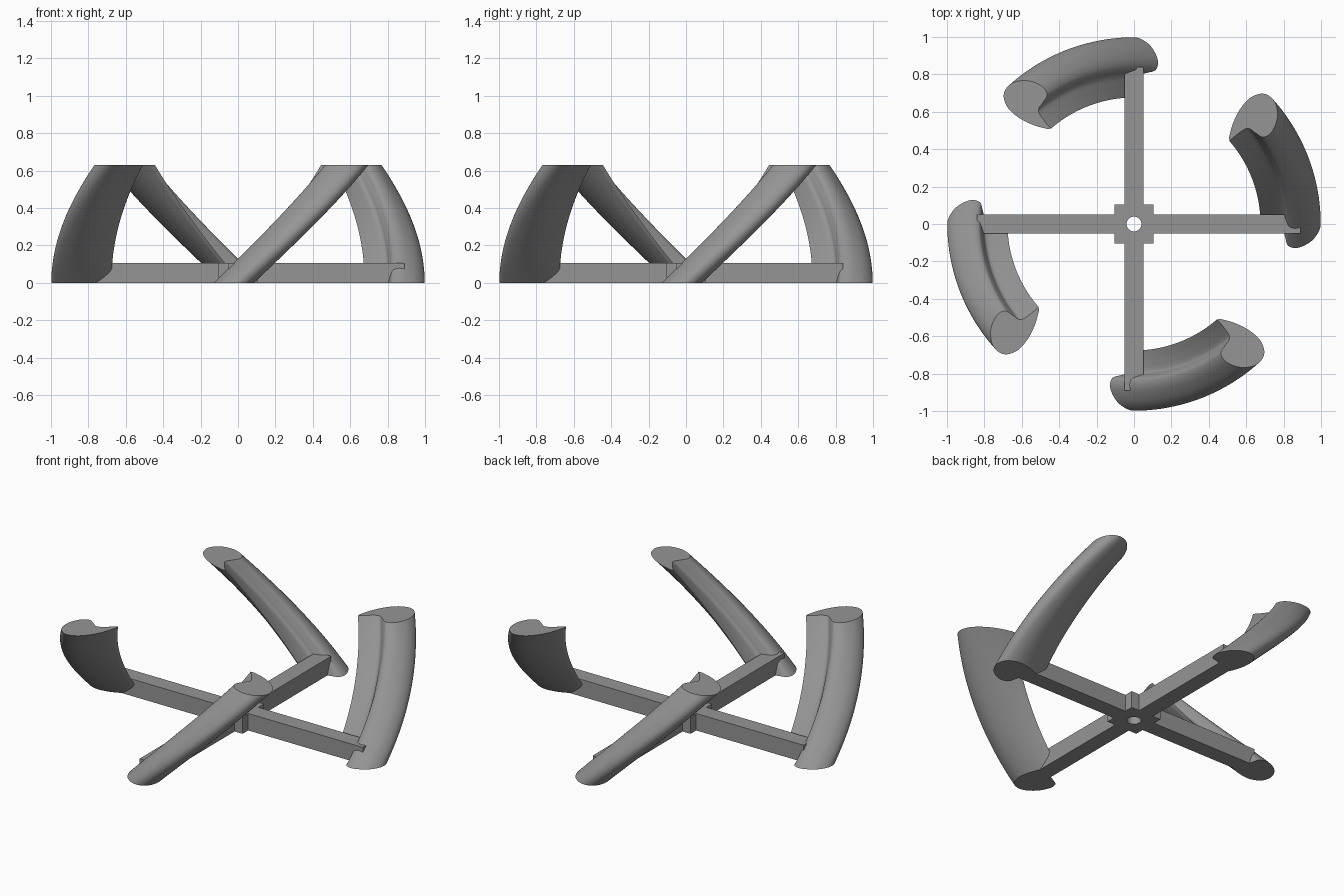
import bpy, bmesh, math
from mathutils import Vector, Matrix

if "Cube" in bpy.data.objects:
    bpy.data.objects.remove(bpy.data.objects["Cube"])

grey = bpy.data.materials.new("mid grey")
grey.diffuse_color = (0.30, 0.30, 0.30, 1)
grey.use_nodes = True
grey.node_tree.nodes["Principled BSDF"].inputs["Base Color"].default_value = grey.diffuse_color

HEIGHT, TWIST, STEPS = 0.63, math.radians(42), 32

# Blade section at the top: sharp inner tip first, along the hollow side,
# round the thick lobe and back along the outer side
SECTION = [(0.51, 0.444), (0.558, 0.484), (0.607, 0.512), (0.648, 0.488), (0.69, 0.465),
           (0.735, 0.49), (0.765, 0.56), (0.762, 0.628), (0.735, 0.675), (0.687, 0.697),
           (0.625, 0.677), (0.57, 0.618), (0.53, 0.54), (0.508, 0.464)]


def smooth_open(points, n=6):
    """Catmull-Rom curve through an open list of points."""
    p = [Vector(q) for q in points]
    p = [2 * p[0] - p[1]] + p + [2 * p[-1] - p[-2]]
    out = []
    for a, b, c, d in zip(p, p[1:], p[2:], p[3:]):
        for i in range(n):
            t = i / n
            out.append(0.5 * (2 * b + (c - a) * t + (2 * a - 5 * b + 4 * c - d) * t * t
                              + (3 * b - a - 3 * c + d) * t ** 3))
    return out + [p[-2]]


def add_blade(name, turn):
    """Section swept up a helix around the z axis."""
    bm = bmesh.new()
    profile = smooth_open(SECTION)
    rings = []
    for s in range(STEPS + 1):
        t = s / STEPS
        rot = Matrix.Rotation(turn - TWIST * (1 - t), 3, 'Z')
        rings.append([bm.verts.new(rot @ Vector((p.x, p.y, HEIGHT * t))) for p in profile])
    n = len(profile)
    for lo, hi in zip(rings, rings[1:]):
        for i in range(n):
            j = (i + 1) % n
            bm.faces.new((lo[i], lo[j], hi[j], hi[i]))
    bm.faces.new(rings[0][::-1])
    bm.faces.new(rings[-1])
    bmesh.ops.recalc_face_normals(bm, faces=bm.faces)
    mesh = bpy.data.meshes.new(name)
    bm.to_mesh(mesh)
    bm.free()
    mesh.materials.append(grey)
    ob = bpy.data.objects.new(name, mesh)
    bpy.context.collection.objects.link(ob)
    bpy.ops.object.select_all(action='DESELECT')
    ob.select_set(True)
    bpy.context.view_layer.objects.active = ob
    bpy.ops.object.shade_smooth_by_angle(angle=math.radians(35))


for k, side in enumerate(("right", "back", "left", "front")):
    add_blade("blade_" + side, k * math.pi / 2)

# Cross frame: square hub with four arms and a shaft hole
HUB, ARM, THICK = 0.105, 0.05, 0.105
outline = []
for k, length in enumerate((0.89, 0.84, 0.84, 0.89)):
    rot = Matrix.Rotation(k * math.pi / 2, 2)
    for p in ((HUB, -HUB), (HUB, -ARM), (length, -ARM), (length, ARM), (HUB, ARM)):
        outline.append(rot @ Vector(p))
hole = [Vector((0.04 * math.cos(a), 0.04 * math.sin(a)))
        for a in (2 * math.pi * i / 32 for i in range(32))]

curve = bpy.data.curves.new("cross_frame", 'CURVE')
curve.dimensions = '2D'
curve.fill_mode = 'BOTH'
curve.extrude = THICK / 2
for loop in (outline, hole):
    spline = curve.splines.new('POLY')
    spline.points.add(len(loop) - 1)
    for pt, co in zip(spline.points, loop):
        pt.co = (co.x, co.y, 0, 1)
    spline.use_cyclic_u = True
curve.materials.append(grey)
frame = bpy.data.objects.new("cross_frame", curve)
frame.location.z = THICK / 2
bpy.context.collection.objects.link(frame)
bpy.ops.object.select_all(action='DESELECT')
frame.select_set(True)
bpy.context.view_layer.objects.active = frame
bpy.ops.object.convert(target='MESH')
bpy.ops.object.shade_flat()
